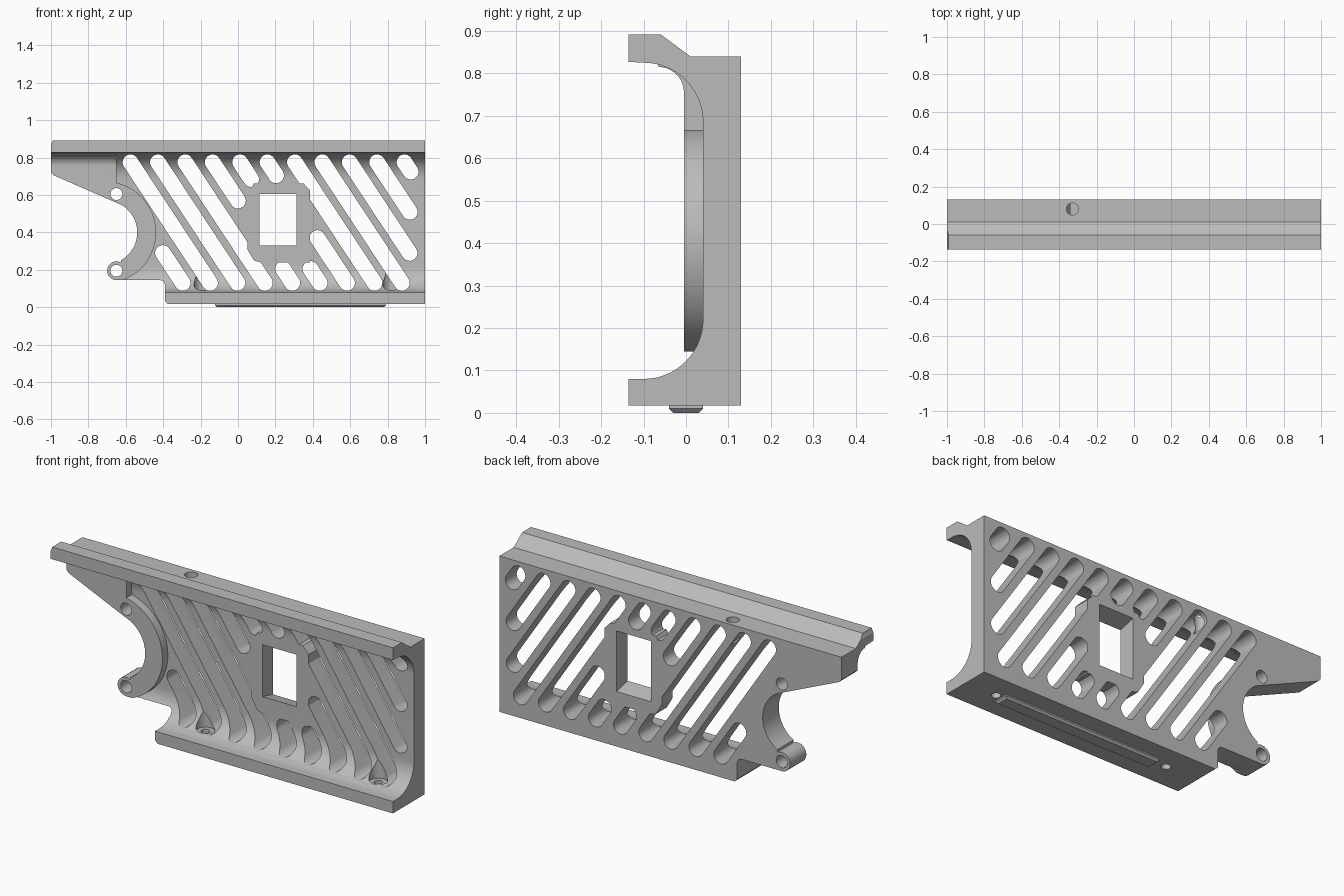
import bpy, bmesh
from math import radians, cos, sin, pi, atan2
from mathutils import Vector

default = bpy.data.objects.get("Cube")
if default:
    bpy.data.objects.remove(default, do_unlink=True)

grey = bpy.data.materials.new("plain_grey")
grey.use_nodes = True
colour = (0.5, 0.5, 0.5, 1)
grey.diffuse_color = colour
grey.node_tree.nodes["Principled BSDF"].inputs["Base Color"].default_value = colour


def arc(cx, cy, r, a, b, n=16):
    """Points on an arc from angle a to angle b in degrees."""
    angles = [radians(a + (b - a) * i / n) for i in range(n + 1)]
    return [(cx + r * cos(t), cy + r * sin(t)) for t in angles]


def place(axis, p, d):
    return {"x": (d, p[0], p[1]), "y": (p[0], d, p[1]), "z": (p[0], p[1], d)}[axis]


def loft(bm, axis, start, end, lo, hi):
    """Closed solid between two outlines with equal point counts."""
    a = [bm.verts.new(place(axis, p, lo)) for p in start]
    b = [bm.verts.new(place(axis, p, hi)) for p in end]
    bm.faces.new(a)
    bm.faces.new(b[::-1])
    for i in range(len(a)):
        j = (i + 1) % len(a)
        bm.faces.new((a[i], b[i], b[j], a[j]))


def finish(name, bm):
    bmesh.ops.recalc_face_normals(bm, faces=bm.faces)
    mesh = bpy.data.meshes.new(name)
    bm.to_mesh(mesh)
    bm.free()
    mesh.materials.append(grey)
    obj = bpy.data.objects.new(name, mesh)
    bpy.context.collection.objects.link(obj)
    return obj


def prism(name, axis, points, lo, hi, end=None):
    bm = bmesh.new()
    loft(bm, axis, points, end or points, lo, hi)
    return finish(name, bm)


def combine(target, other, operation):
    mod = target.modifiers.new("cut", "BOOLEAN")
    mod.operation, mod.solver, mod.object = operation, "EXACT", other
    bpy.context.view_layer.objects.active = target
    bpy.ops.object.modifier_apply(modifier=mod.name)
    bpy.data.objects.remove(other, do_unlink=True)


def rect(x0, x1, y0, y1):
    return [(x0, y0), (x1, y0), (x1, y1), (x0, y1)]


# Channel cross-section with rounded inner corners
section = [(-0.135, 0.827), (-0.135, 0.892), (-0.06, 0.892), (0.01, 0.84),
           (0.13, 0.84), (0.13, 0.017), (-0.135, 0.017), (-0.135, 0.08)]
section += arc(-0.1, 0.22, 0.14, -90, 0) + arc(-0.1, 0.685, 0.14, 0, 90)
body = prism("slotted_bracket", "x", section, -1.2, 1.2)

# Thicker wing and curved rib at the end
rib = [(-1.15, 0.82), (-0.65, 0.82)] + arc(-0.71, 0.4, 0.272, 77, -72, 40)
rib += [(-0.7, 0.03), (-1.15, 0.03)]
combine(body, prism("rib", "y", rib, -0.005, 0.1), "UNION")

# Fillet where the wing meets the upper flange
fillet = arc(-0.065, 0.755, 0.06, 0, 90) + [(-0.065, 0.83), (0.05, 0.835), (0.05, 0.75)]
combine(body, prism("wing_fillet", "x", fillet, -1.13, -0.651), "UNION")

# Front outline with the round notch and lower lug
outline = [(-1, 0.87), (-0.993, 0.885), (-0.975, 0.95), (1, 0.95), (1, -0.1), (-0.375, -0.1),
           (-0.375, 0.017), (-0.39, 0.032), (-0.39, 0.12), (-0.397, 0.138), (-0.415, 0.145)]
outline += arc(-0.65, 0.195, 0.05, -90, -300)
outline += arc(-0.71, 0.4, 0.171, -60, 60, 28)
outline += [(-0.66, 0.563), (-0.985, 0.705), (-1, 0.72)]
combine(body, prism("outline", "y", outline, -0.3, 0.3), "INTERSECT")

# Diagonal slots, given by column and the heights of their end centres
top, low, lean, r = 0.775, 0.13, 0.66, 0.042
slots = [(-1, 0.29, low), (3, top, 0.57), (3, 0.205, low), (4, top, 0.685),
         (4, 0.205, low), (5, top, 0.705), (5, 0.37, low),
         (8, top, 0.29), (9, top, 0.51), (10, top, 0.725)]
slots += [(i, top, low) for i in (0, 1, 2, 6, 7)]
tilt = 180 / pi * atan2(1, -lean)
bm = bmesh.new()
for column, z1, z0 in slots:
    x = -0.575 + 0.1465 * column
    hi = (x + lean * (top - z1), z1)
    lo = (x + lean * (top - z0), z0)
    ring = arc(*hi, r, tilt - 90, tilt + 90, 12) + arc(*lo, r, tilt + 90, tilt + 270, 12)
    loft(bm, "y", ring, ring, -0.25, 0.25)
slot_cutter = finish("slot_cutter", bm)

# Solid panel kept around the window
panel = [(0.05, 0.31), (0.085, 0.25), (0.12, 0.24), (0.385, 0.24), (0.385, 0.625),
         (0.35, 0.662), (0.085, 0.662), (0.05, 0.6)]
combine(slot_cutter, prism("panel", "y", panel, -0.4, 0.4), "DIFFERENCE")
combine(body, slot_cutter, "DIFFERENCE")

# Window that flares towards the back
combine(body, prism("window", "y", rect(0.114, 0.314, 0.34, 0.595), 0.0, 0.14,
                    rect(0.114, 0.314, 0.305, 0.63)), "DIFFERENCE")

# Bolt holes through the rib
for z in (0.195, 0.605):
    combine(body, prism("bolt_hole", "y", arc(-0.65, z, 0.032, 0, 345, 23), -0.3, 0.3),
            "DIFFERENCE")

# Vertical hole in the top rail
combine(body, prism("top_hole", "z", arc(-0.33, 0.08, 0.032, 0, 345, 23), 0.72, 0.95),
        "DIFFERENCE")

# Screw holes with wide seats in the lower flange
for x in (-0.19, 0.82):
    combine(body, prism("screw_hole", "z", arc(x, 0, 0.022, 0, 345, 23), -0.1, 0.2),
            "DIFFERENCE")
    combine(body, prism("screw_seat", "z", arc(x, 0, 0.045, 0, 345, 23), 0.082, 0.21),
            "DIFFERENCE")

# Chamfered locating strip underneath
strip = prism("bottom_strip", "z", rect(-0.112, 0.782, -0.03, 0.03), 0, 0.01,
              rect(-0.122, 0.792, -0.04, 0.04))
base = prism("strip_base", "z", rect(-0.122, 0.792, -0.04, 0.04), 0.01, 0.02)

for obj in (body, strip, base):
    bpy.ops.object.select_all(action="DESELECT")
    obj.select_set(True)
    bpy.context.view_layer.objects.active = obj
    bpy.ops.object.shade_smooth_by_angle(angle=radians(25))
